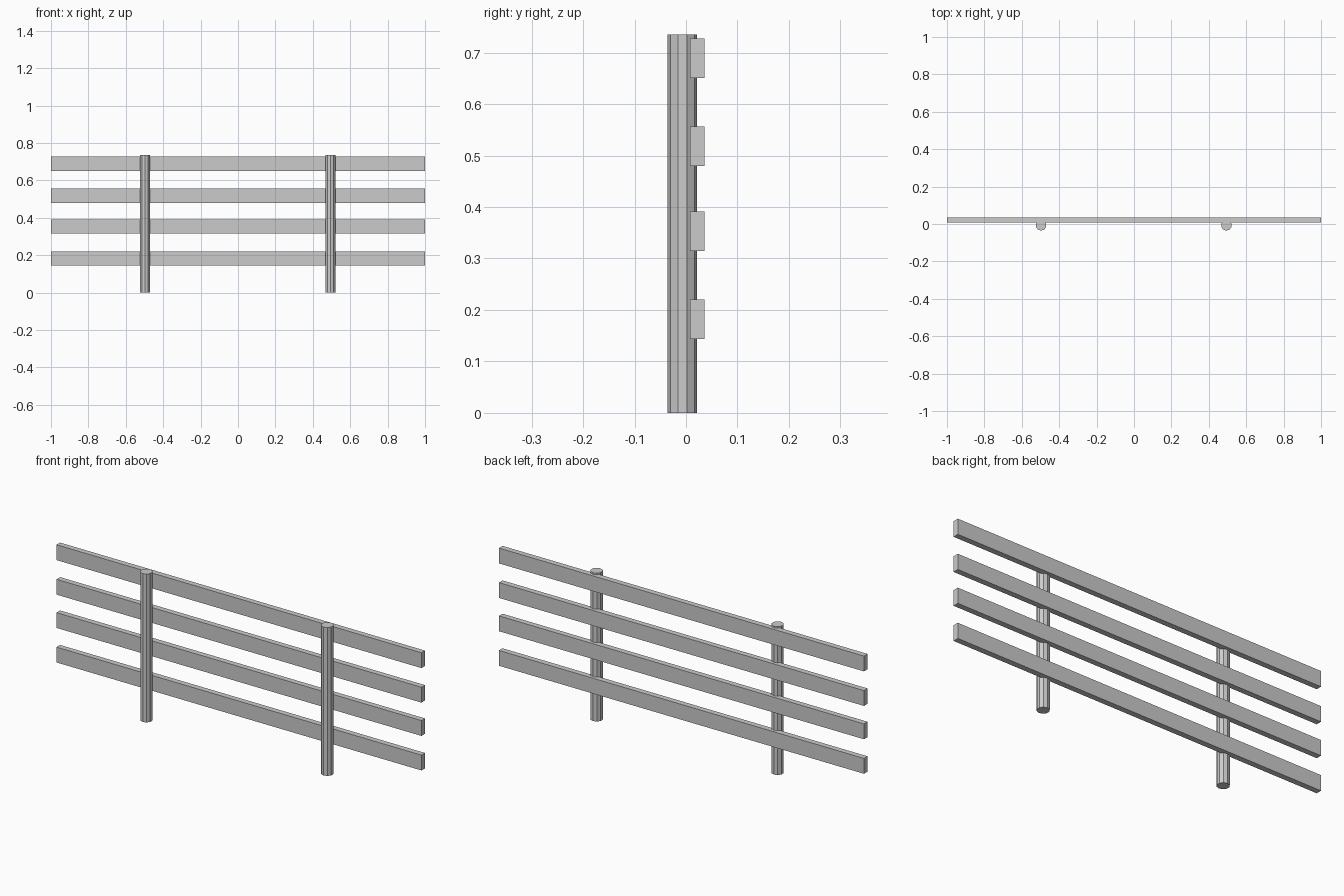
import bpy

if "Cube" in bpy.data.objects:
    bpy.data.objects.remove(bpy.data.objects["Cube"])

# Round posts, ten-sided, vertex pointing front and back
POST_H = 0.735
for side, x in (("left", -0.497), ("right", 0.494)):
    bpy.ops.mesh.primitive_cylinder_add(vertices=10, radius=0.0285, depth=POST_H,
                                        location=(x, -0.007, POST_H / 2))
    bpy.context.object.name = f"{side}_post"

# Horizontal rails fixed to the back of the posts
for i, z in enumerate((0.182, 0.353, 0.518, 0.689)):
    bpy.ops.mesh.primitive_cube_add(size=1, location=(0, 0.0215, z))
    rail = bpy.context.object
    rail.name = f"rail_{i + 1}"
    rail.scale = (2.0, 0.028, 0.076)
    bpy.ops.object.transform_apply(location=False, rotation=False, scale=True)
